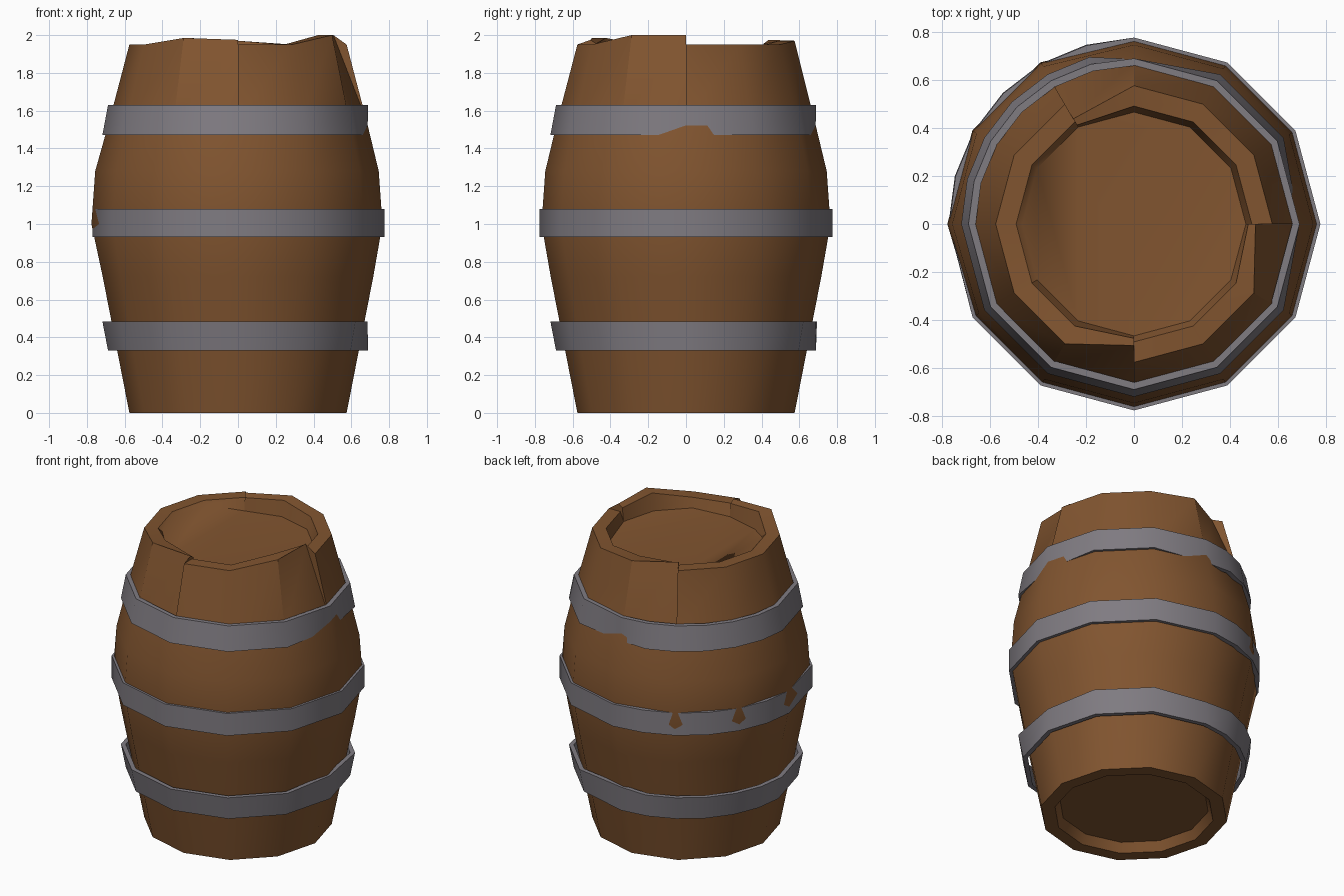
import bpy, bmesh, math

if "Cube" in bpy.data.objects:
    bpy.data.objects.remove(bpy.data.objects["Cube"])


def material(name, rgb):
    m = bpy.data.materials.new(name)
    m.diffuse_color = (*rgb, 1)
    m.use_nodes = True
    m.node_tree.nodes["Principled BSDF"].inputs["Base Color"].default_value = m.diffuse_color
    return m


WOOD = material("brown_wood", (0.22, 0.09, 0.029))
IRON = material("grey_iron", (0.215, 0.2, 0.222))


def polar(deg, r, z):
    a = math.radians(deg)
    return (r * math.cos(a), r * math.sin(a), z)


def finish(bm, name, mat, angle):
    bmesh.ops.remove_doubles(bm, verts=bm.verts[:], dist=0.0005)
    bmesh.ops.recalc_face_normals(bm, faces=bm.faces[:])
    me = bpy.data.meshes.new(name)
    bm.to_mesh(me)
    bm.free()
    me.materials.append(mat)
    ob = bpy.data.objects.new(name, me)
    bpy.context.collection.objects.link(ob)
    bpy.ops.object.select_all(action='DESELECT')
    ob.select_set(True)
    bpy.context.view_layer.objects.active = ob
    bpy.ops.object.shade_smooth_by_angle(angle=math.radians(angle))
    return ob


# Barrel body: 12 staves, with three bent inward at one top corner
PROFILE = [(0.46, 0.06), (0.49, 0.0), (0.575, 0.0), (0.716, 0.72),
           (0.765, 1.0), (0.745, 1.28), (0.68, 1.55)]
RAISED = {330: 2.0, 240: 1.985, 90: 1.97}        # start corner of a bent stave
BENT = {0: 2.0, 270: 1.975, 120: 1.975}          # its end corner, pulled inward


def lid_point(deg):
    z = 1.93 if deg in (150, 180, 210) else 1.89 if deg in (300, 330, 0) else 1.87
    return polar(deg, 0.465, z)


def column(deg, pulled):
    deg %= 360
    bulge = 0.011 if deg in (120, 150, 180) else 0
    pts = [polar(deg, r + (bulge if 0.9 < z < 1.4 else 0), z) for r, z in PROFILE]
    if pulled:
        pts += [polar(deg, 0.505, BENT[deg]), polar(deg, 0.475, BENT[deg] - 0.02)]
    else:
        z = RAISED.get(deg, 1.95)
        pts += [polar(deg, 0.575, z), polar(deg, 0.49, z)]
    return pts + [lid_point(deg)]


bm = bmesh.new()


def face(points):
    return bm.faces.new([bm.verts.new(p) for p in points])


for a in range(0, 360, 30):
    left = column(a, False)
    right = column(a + 30, a in RAISED)
    for i in range(len(left) - 1):
        face([left[i], right[i], right[i + 1], left[i + 1]])

# Exposed stave edges beside the bent staves
for a in BENT:
    n, p = column(a, False), column(a, True)
    face([n[6], n[7], p[7]])
    face([n[7], n[8], p[8], p[7]])
    face([n[8], n[9], p[8]])

# Sunken heads: the top one is folded along two chords
face([lid_point(a) for a in (120, 150, 180, 210, 240)])
face([lid_point(a) for a in (240, 270, 30, 60, 90, 120)])
face([lid_point(a) for a in (270, 300, 330, 0, 30)])
face([polar(a, 0.46, 0.06) for a in range(0, 360, 30)])
finish(bm, "barrel_body", WOOD, 33)


# Iron hoops, rounder on the back left quarter
def hoop(name, z0, z1, radii):
    """radii(angle) gives the outer radius at the bottom and at the top."""
    angles = sorted(list(range(0, 360, 30)) + [105, 135, 165])
    bm = bmesh.new()
    rings = []
    for a in angles:
        r0, r1 = radii(a)
        rings.append([bm.verts.new(polar(a, r, z)) for r, z in
                      ((r0, z0), (r1, z1), (r1 - 0.03, z1), (r0 - 0.03, z0))])
    for k in range(len(rings)):
        p, q = rings[k], rings[(k + 1) % len(rings)]
        for i in range(4):
            j = (i + 1) % 4
            bm.faces.new([p[i], q[i], q[j], p[j]])
    finish(bm, name, IRON, 33)


def wide_narrow(a):
    return (0.686, 0.688) if a in (0, 90) else (0.718, 0.688)


hoop("lower_hoop", 0.33, 0.485, lambda a: wide_narrow(a)[::-1])
hoop("middle_hoop", 0.93, 1.08,
     lambda a: (0.771, 0.768) if 100 < a < 190 else (0.775, 0.775))
hoop("upper_hoop", 1.47, 1.63, wide_narrow)
